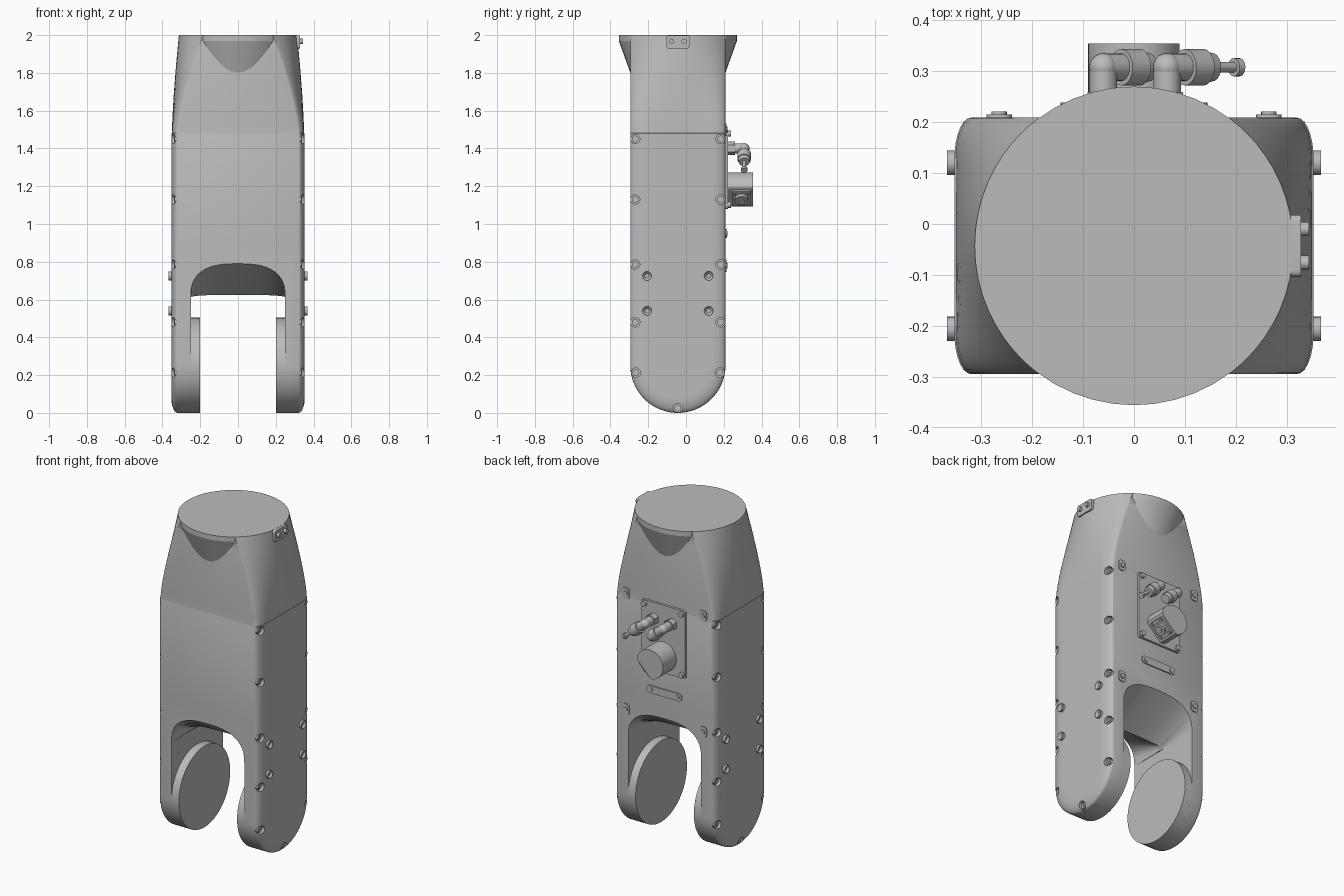
import bpy, bmesh, math
from mathutils import Vector, Matrix

cube = bpy.data.objects.get("Cube")
if cube:
    bpy.data.objects.remove(cube, do_unlink=True)

grey = bpy.data.materials.new("satin grey")
grey.use_nodes = True
colour = (0.5, 0.5, 0.5, 1)
grey.diffuse_color = colour
grey.node_tree.nodes["Principled BSDF"].inputs["Base Color"].default_value = colour

CY, R = -0.043, 0.252           # body centre in y, half depth
EDGE, SIDE, TOP_R = 0.32, 0.353, 0.313
BACK = CY + R


def finish(name, bm, smooth=True, angle=30):
    bmesh.ops.recalc_face_normals(bm, faces=bm.faces)
    mesh = bpy.data.meshes.new(name)
    bm.to_mesh(mesh)
    bm.free()
    obj = bpy.data.objects.new(name, mesh)
    bpy.context.collection.objects.link(obj)
    mesh.materials.append(grey)
    if smooth:
        smooth_shade(obj, angle)
    return obj


def smooth_shade(obj, angle=30):
    bpy.ops.object.select_all(action="DESELECT")
    bpy.context.view_layer.objects.active = obj
    obj.select_set(True)
    bpy.ops.object.shade_smooth_by_angle(angle=math.radians(angle))


def add_rod(bm, a, b, r, r2=None, sides=20):
    a, b = Vector(a), Vector(b)
    turn = (b - a).to_track_quat("Z", "Y").to_matrix().to_4x4()
    bmesh.ops.create_cone(bm, cap_ends=True, segments=sides, radius1=r,
                          radius2=r if r2 is None else r2, depth=(b - a).length,
                          matrix=Matrix.Translation((a + b) / 2) @ turn)


def rods(name, specs, sides=20):
    bm = bmesh.new()
    for spec in specs:
        add_rod(bm, *spec, sides=sides)
    return finish(name, bm)


def loft(name, rings, angle=30):
    bm = bmesh.new()
    loops = [[bm.verts.new(p) for p in ring] for ring in rings]
    for lo, hi in zip(loops, loops[1:]):
        for i in range(len(lo)):
            j = (i + 1) % len(lo)
            bm.faces.new((lo[i], lo[j], hi[j], hi[i]))
    bm.faces.new(loops[0])
    bm.faces.new(loops[-1])
    return finish(name, bm, angle=angle)


def rounded(w, h, r, steps=6):
    pts = []
    for k, (sx, sy) in enumerate(((1, 1), (-1, 1), (-1, -1), (1, -1))):
        for i in range(steps + 1):
            a = math.pi / 2 * (k + i / steps)
            pts.append((sx * (w / 2 - r) + r * math.cos(a), sy * (h / 2 - r) + r * math.sin(a)))
    return pts


def back_plate(name, x, z, w, h, r, y0, y1):
    return loft(name, [[(x + u, y, z + v) for u, v in rounded(w, h, r)] for y in (y0, y1)])


def cut(target, cutter):
    mod = target.modifiers.new("cut", "BOOLEAN")
    mod.object, mod.operation, mod.solver = cutter, "DIFFERENCE", "EXACT"
    bpy.context.view_layer.objects.active = target
    bpy.ops.object.modifier_apply(modifier=mod.name)
    cutter.hide_render = True
    bpy.data.objects.remove(cutter, do_unlink=True)


# Body: rounded tip, soft-edged sides, tapering into a round top
def body_x(y, z):
    d = R - math.hypot(y, min(0, z - R))
    k = max(0, min(1, 1 - d / 0.08))
    x = EDGE + (SIDE - EDGE) * math.sqrt(1 - k * k)
    if z > 1.48:
        t = ((z - 1.48) / 0.52) ** 1.4
        x = (x - 0.003) * (1 - t) + math.sqrt(TOP_R ** 2 - y * y) * t
    return x


heights = [R * (1 - math.cos(math.pi / 2 * (i + 0.2) / 20)) for i in range(20)]
heights += [R, 0.9, 1.479, 1.481] + [1.48 + 0.519 * i / 12 for i in range(1, 13)]
rings = []
for z in heights:
    half = math.sqrt(R * R - min(0, z - R) ** 2)
    ys = [half * math.sin(math.pi / 2 * i / 12) for i in range(-12, 13)]
    rings.append([(body_x(y, z), CY + y, z) for y in ys] +
                 [(-body_x(y, z), CY + y, z) for y in reversed(ys)])
body = loft("body", rings)

# Fork gap: arched at the front and back, lower in the middle
gap_rings = []
for y, rise in ((-0.31, 0.19), (CY, 0.015), (0.225, 0.19)):
    arch = [(0.25 * math.copysign(abs(math.cos(a)) ** 0.75, math.cos(a)), y,
             0.61 + rise * math.sin(a) ** 0.75)
            for a in (math.pi * i / 24 for i in range(25))]
    gap_rings.append([(0.25, y, -0.1)] + arch + [(-0.25, y, -0.1)])
cut(body, loft("gap_cutter", gap_rings))

# Pockets along the cover edges, each holding a bolt
spots = [(s * (R - 0.026), z) for z in (1.45, 1.13, 0.785, 0.48) for s in (-1, 1)]
for deg in (-80, 0, 80):
    a = math.radians(deg)
    spots.append(((R - 0.026) * math.sin(a), R - (R - 0.026) * math.cos(a)))
pockets, heads = bmesh.new(), []
for s in (-1, 1):
    for y, z in spots:
        add_rod(pockets, (s * 0.318, CY + y, z), (s * 0.4, CY + y, z), 0.025)
        heads += [((s * 0.31, CY + y, z), (s * 0.336, CY + y, z), 0.018),
                  ((s * 0.33, CY + y, z), (s * 0.340, CY + y, z), 0.009)]
cut(body, finish("pocket_cutter", pockets))
smooth_shade(body)
rods("cover_bolts", heads, 16)

# Flared round top
rods("top_flare", [((0, CY, 1.79), (0, CY, 1.97), R - 0.004, TOP_R),
                   ((0, CY, 1.97), (0, CY, 2), TOP_R)], 48)

# Pivot discs inside the fork
for s, side in ((1, "left"), (-1, "right")):
    rods(side + "_pivot_disc", [((s * 0.2, CY, R), (s * 0.27, CY, R), R)], 64)

# Hollow side pins
pins = bmesh.new()
for s in (-1, 1):
    for y in (-0.163, 0.163):
        for z in (0.54, 0.725):
            ring = bmesh.ops.create_cone(
                pins, cap_ends=True, segments=20, radius1=0.024, radius2=0.024, depth=0.03,
                matrix=Matrix.Translation((s * 0.352, CY + y, z)) @ Matrix.Rotation(s * math.pi / 2, 4, "Y"))
            cap = max({f for v in ring["verts"] for f in v.link_faces},
                      key=lambda f: abs(f.calc_center_median().x))
            bmesh.ops.inset_region(pins, faces=[cap], thickness=0.012)
            bmesh.ops.translate(pins, verts=cap.verts, vec=(-s * 0.012, 0, 0))
finish("side_pins", pins)

# Sensor bracket at the top of the left side
loft("top_bracket", [[(x, CY + u, 1.964 + v) for u, v in rounded(0.122, 0.07, 0.012)]
                     for x in (0.29, 0.328)])
rods("bracket_bolts", [((0.32, CY + y, 1.967), (0.344, CY + y, 1.967), 0.014) for y in (-0.033, 0.033)])

# Back pads with screws
for s in (-1, 1):
    for z in (0.78, 1.5):
        back_plate("back_pad", s * 0.265, z, 0.05, 0.066, 0.018, BACK - 0.02, BACK + 0.006)
rods("pad_screws", [((s * 0.265, BACK, z), (s * 0.265, BACK + 0.012, z), 0.015)
                    for s in (-1, 1) for z in (0.78, 1.5)])

# Service plate and small tag plate
back_plate("service_plate", 0, 1.29, 0.3, 0.42, 0.012, BACK - 0.01, BACK + 0.014)
rods("plate_screws", [((x, BACK, z), (x, BACK + 0.03, z), 0.016)
                      for x in (-0.128, 0.128) for z in (1.102, 1.478)])
back_plate("tag_plate", 0, 0.95, 0.24, 0.046, 0.022, BACK - 0.01, BACK + 0.007)
rods("tag_screws", [((x, BACK, 0.95), (x, BACK + 0.012, 0.95), 0.013) for x in (-0.092, 0.092)])

# Socket barrel with a slanted flat that carries a square flange
n, hub = Vector((0.707, 0, -0.707)), Vector((0, 0, 1.183))
outline = []
for i in range(48):
    a = math.tau * i / 48
    p = Vector((math.cos(a), 0, math.sin(a))) * 0.09
    outline.append(hub + p - n * max(0, p.dot(n) - 0.058))
loft("socket_barrel", [[p + Vector((0, y, 0)) for p in outline] for y in (BACK, 0.355)])
side = Vector((0.707, 0, 0.707))
mid = hub + Vector((0, 0.294, 0))
loft("socket_flange", [[mid + n * d + side * u + Vector((0, v, 0)) for u, v in rounded(0.11, 0.1, 0.012)]
                       for d in (0.05, 0.07)])
rods("socket_plug", [(mid + n * 0.06, mid + n * 0.088, 0.036), (mid + n * 0.08, mid + n * 0.096, 0.02)])
rods("flange_screws", [(mid + n * 0.06 + side * u + Vector((0, v, 0)),
                        mid + n * 0.077 + side * u + Vector((0, v, 0)), 0.009)
                       for u in (-0.042, 0.042) for v in (-0.037, 0.037)], 12)

# Elbow hose fittings
out = Vector((0.77, 0, -0.63))
for name, x in (("inner", -0.06), ("outer", 0.065)):
    base = Vector((x, BACK, 1.4))
    bend = Vector((x, 0.308, 1.4))
    rods(name + "_fitting_nut", [(base, base + Vector((0, 0.05, 0)), 0.036)], 6)
    bm = bmesh.new()
    add_rod(bm, base, bend, 0.027)
    bmesh.ops.create_uvsphere(bm, u_segments=20, v_segments=12, radius=0.028,
                              matrix=Matrix.Translation(bend))
    add_rod(bm, bend, bend + out * 0.07, 0.027)
    add_rod(bm, bend + out * 0.045, bend + out * 0.092, 0.036)
    add_rod(bm, bend + out * 0.09, bend + out * 0.115, 0.032, 0.028)
    if name == "outer":
        add_rod(bm, bend + out * 0.11, bend + out * 0.18, 0.01)
        add_rod(bm, bend + out * 0.17, bend + out * 0.185, 0.018)
    finish(name + "_fitting", bm)
